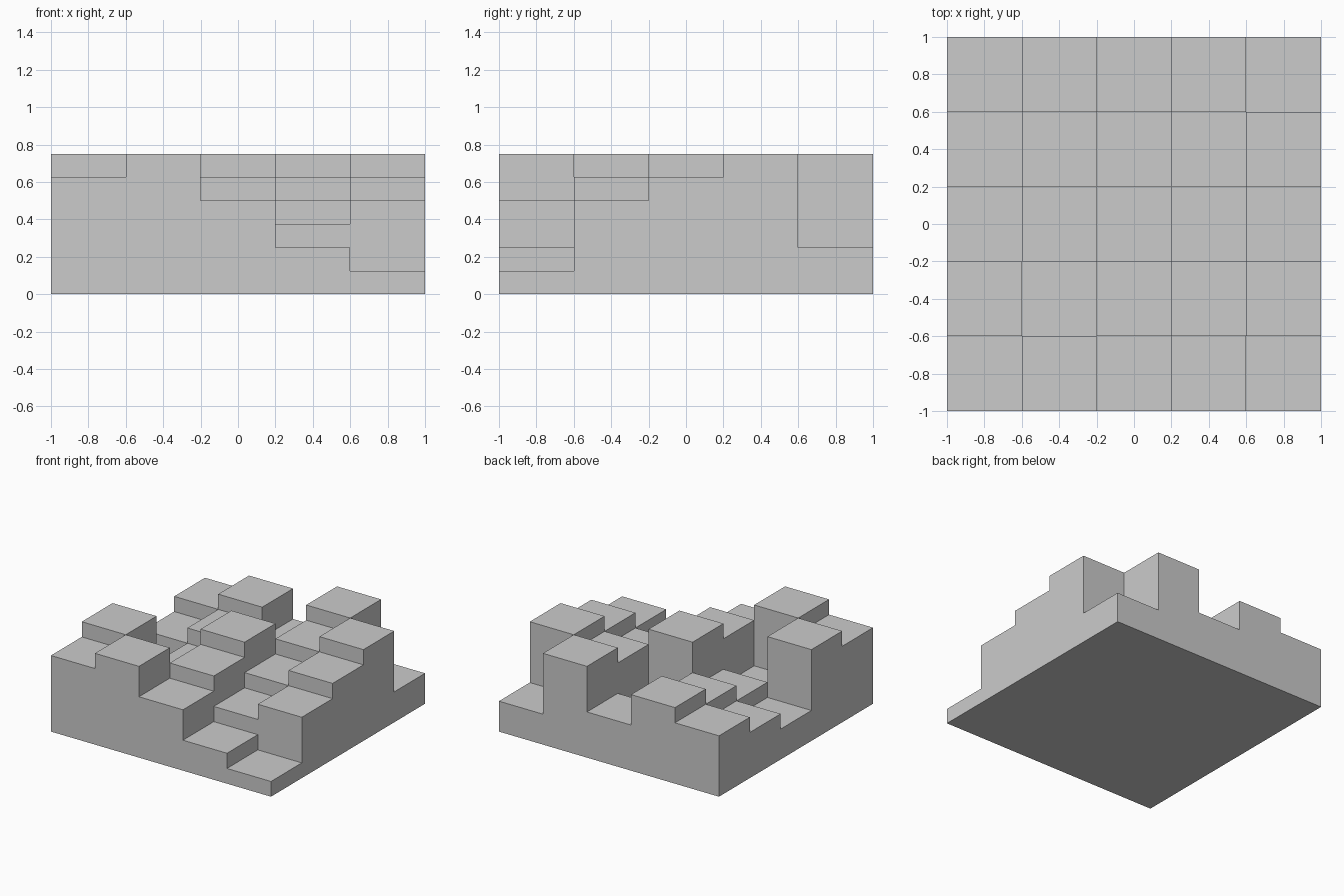
import bpy, bmesh, math

if "Cube" in bpy.data.objects:
    bpy.data.objects.remove(bpy.data.objects["Cube"])

CELL, STEP, N = 0.4, 0.125, 5

# Column heights in steps: rows run front to back, columns left to right
ROWS = ["56421",
        "62534",
        "23645",
        "34256",
        "45362"]


def height(i, j):
    return int(ROWS[j][i]) if 0 <= i < N and 0 <= j < N else 0


bm = bmesh.new()


def quad(*pts):
    bm.faces.new([bm.verts.new((x * CELL - 1, y * CELL - 1, z * STEP))
                  for x, y, z in pts])


for j in range(N):
    for i in range(N):
        h = height(i, j)
        ring = [(i, j), (i + 1, j), (i + 1, j + 1), (i, j + 1)]
        # Top and underside of the column
        quad(*[(x, y, h) for x, y in ring])
        quad(*[(x, y, 0) for x, y in reversed(ring)])
        # Exposed walls, only above the neighbouring column
        for k, (di, dj) in enumerate([(0, -1), (1, 0), (0, 1), (-1, 0)]):
            a, b = ring[k], ring[(k + 1) % 4]
            for z in range(height(i + di, j + dj), h):
                quad((*a, z), (*b, z), (*b, z + 1), (*a, z + 1))

# Weld into one closed shell and merge coplanar faces
bmesh.ops.remove_doubles(bm, verts=bm.verts[:], dist=0.001)
bmesh.ops.dissolve_limit(bm, angle_limit=math.radians(1),
                         verts=bm.verts[:], edges=bm.edges[:])

mesh = bpy.data.meshes.new("stepped_block")
bm.to_mesh(mesh)
bm.free()
bpy.context.collection.objects.link(bpy.data.objects.new("stepped_block", mesh))
